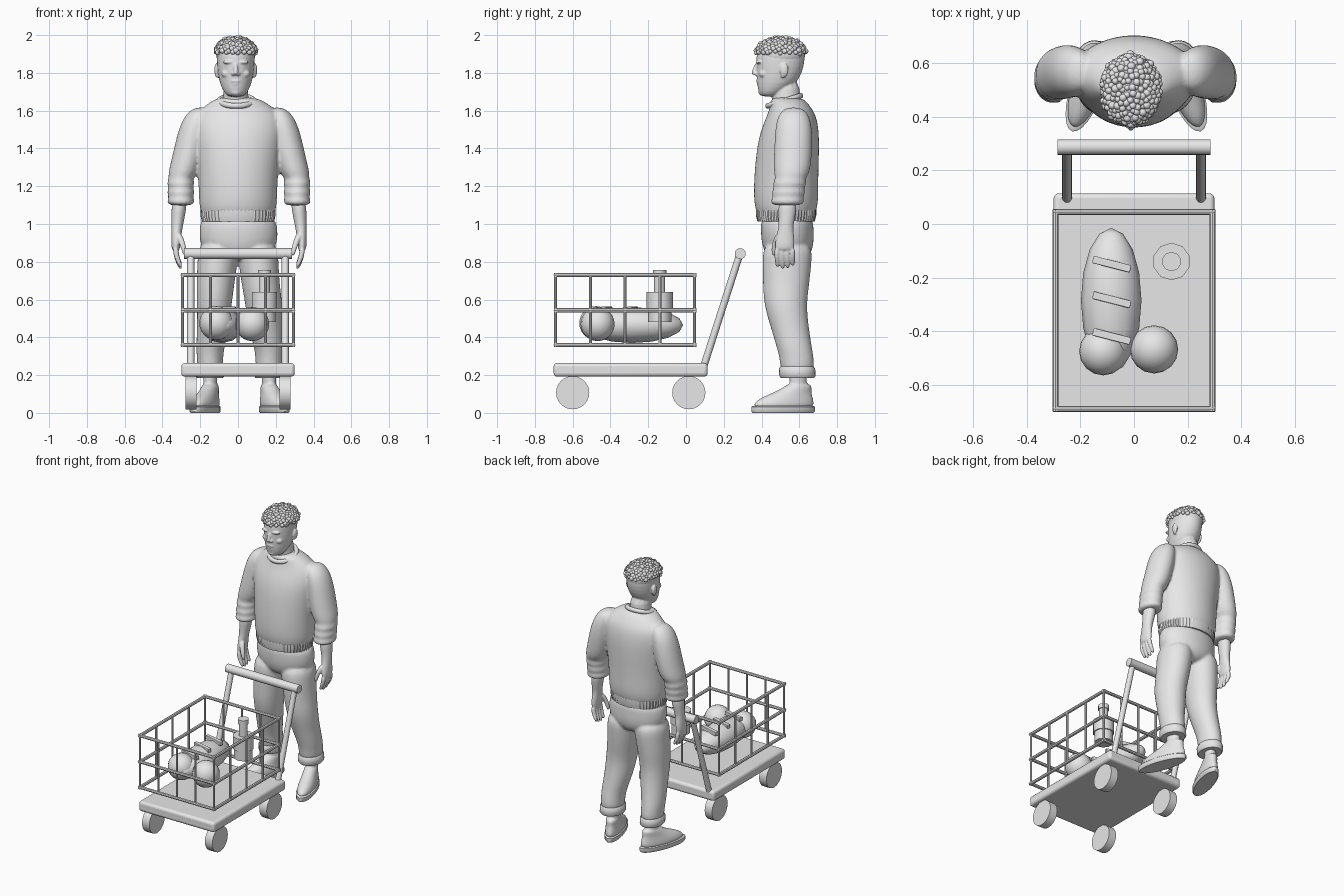
import bpy, bmesh, math, random
from mathutils import Vector, Matrix

random.seed(4)
cube = bpy.data.objects.get("Cube")
if cube:
    bpy.data.objects.remove(cube, do_unlink=True)

grey = bpy.data.materials.new("matte_grey")
grey.use_nodes = True
grey.diffuse_color = (0.8, 0.8, 0.8, 1)
grey.node_tree.nodes["Principled BSDF"].inputs["Base Color"].default_value = (0.8, 0.8, 0.8, 1)


def loft(bm, rings, seg=12, ridge=0.0, grow=1.045):
    """Closed stack of horizontal ellipses, each (x, y, z, rx, ry)."""
    loops = []
    for x, y, z, rx, ry in rings:
        loop = []
        for i in range(seg):
            a = math.tau * i / seg
            k = grow * (1 + ridge * (i % 2))
            loop.append(bm.verts.new((x + rx * k * math.cos(a), y + ry * k * math.sin(a), z)))
        loops.append(loop)
    for low, high in zip(loops, loops[1:]):
        for i in range(seg):
            j = (i + 1) % seg
            bm.faces.new((low[i], low[j], high[j], high[i]))
    bm.faces.new(loops[0][::-1])
    bm.faces.new(loops[-1])


def ball(bm, at, size, seg=16, rings=10, axis=None):
    turn = Matrix.Rotation(math.pi / 2, 4, axis) if axis else Matrix()
    m = Matrix.Translation(at) @ Matrix.Diagonal((*size, 1)) @ turn
    bmesh.ops.create_uvsphere(bm, u_segments=seg, v_segments=rings, radius=1, matrix=m)


def rod(bm, a, b, r, seg=12):
    a, b = Vector(a), Vector(b)
    m = Matrix.Translation((a + b) / 2) @ (b - a).to_track_quat('Z', 'Y').to_matrix().to_4x4()
    bmesh.ops.create_cone(bm, cap_ends=True, segments=seg, radius1=r, radius2=r,
                          depth=(b - a).length, matrix=m)


def box(bm, at, size, spin=0):
    m = Matrix.Translation(at) @ Matrix.Rotation(spin, 4, 'Z') @ Matrix.Diagonal((*size, 1))
    bmesh.ops.create_cube(bm, size=1, matrix=m)


def finish(name, bm, sub=0, voxel=0, bevel=0, angle=0.75):
    bmesh.ops.recalc_face_normals(bm, faces=bm.faces)
    me = bpy.data.meshes.new(name)
    bm.to_mesh(me)
    bm.free()
    me.materials.append(grey)
    me.shade_smooth()
    if not sub:
        me.set_sharp_from_angle(angle=angle)
    ob = bpy.data.objects.new(name, me)
    bpy.context.collection.objects.link(ob)
    if bevel:
        mod = ob.modifiers.new("rounded", 'BEVEL')
        mod.width, mod.segments = bevel, 3
    if sub:
        ob.modifiers.new("soft", 'SUBSURF').levels = sub
        ob.modifiers["soft"].render_levels = sub
    if voxel:
        mod = ob.modifiers.new("blend", 'REMESH')
        mod.mode, mod.voxel_size, mod.use_smooth_shade = 'VOXEL', voxel, True
        mod = ob.modifiers.new("relax", 'SMOOTH')
        mod.factor, mod.iterations = 0.5, 3
    return ob


# Cart deck
bm = bmesh.new()
box(bm, (0, -0.293, 0.228), (0.6, 0.815, 0.072))
finish("cart_deck", bm, bevel=0.018)

# Wheels
bm = bmesh.new()
for s in (-1, 1):
    for y in (-0.6, 0.015):
        rod(bm, (s * 0.22, y, 0.107), (s * 0.278, y, 0.107), 0.088, 24)
finish("cart_wheels", bm)

# Push handle
bm = bmesh.new()
for s in (-1, 1):
    rod(bm, (s * 0.25, 0.095, 0.25), (s * 0.25, 0.285, 0.84), 0.019)
rod(bm, (-0.285, 0.287, 0.843), (0.285, 0.287, 0.843), 0.029, 16)
finish("cart_handle", bm)

# Wire basket
bm = bmesh.new()
X, Y0, Y1 = 0.293, -0.69, 0.045
for z in (0.36, 0.543, 0.73):
    for s in (-1, 1):
        rod(bm, (s * X, Y0 - 0.01, z), (s * X, Y1 + 0.01, z), 0.011, 8)
    for y in (Y0, Y1):
        rod(bm, (-X - 0.01, y, z), (X + 0.01, y, z), 0.011, 8)
for i in range(5):
    t = i / 4
    x, y = -X + 2 * X * t, Y0 + (Y1 - Y0) * t
    for s in (-1, 1):
        rod(bm, (s * X, y, 0.355), (s * X, y, 0.735), 0.008, 8)
    for yy in (Y0, Y1):
        rod(bm, (x, yy, 0.355), (x, yy, 0.735), 0.008, 8)
finish("wire_basket", bm)

# Groceries
bm = bmesh.new()
ball(bm, (-0.085, -0.285, 0.465), (0.113, 0.27, 0.095), 12, 8, 'X')
finish("bread_loaf", bm, angle=1.2)
bm = bmesh.new()
for y in (-0.15, -0.283, -0.42):
    box(bm, (-0.083, y, 0.548), (0.145, 0.028, 0.028), -0.25)
finish("bread_scores", bm, bevel=0.004)
for name, at in (("right_fruit", (-0.115, -0.475, 0.475)), ("left_fruit", (0.075, -0.468, 0.47))):
    bm = bmesh.new()
    ball(bm, at, (0.09,) * 3, 16, 12)
    finish(name, bm, angle=1.2)
bm = bmesh.new()
for z0, z1, r in ((0.48, 0.56, 0.062), (0.55, 0.64, 0.07), (0.63, 0.74, 0.03), (0.725, 0.757, 0.036)):
    rod(bm, (0.14, -0.14, z0), (0.14, -0.14, z1), r, 10)
finish("bottle", bm)

# Sweater: body and pushed-up sleeves blended together
bm = bmesh.new()
loft(bm, [(0, .53, 1.03, .18, .14), (0, .53, 1.07, .196, .157), (0, .53, 1.13, .203, .168),
          (0, .53, 1.25, .205, .166), (0, .54, 1.4, .222, .162), (0, .55, 1.5, .235, .15),
          (0, .56, 1.58, .225, .125), (0, .55, 1.63, .165, .1), (-.005, .53, 1.675, .1, .085)], 16)
for s in (-1, 1):
    rings = [(.2, .57, 1.62, .04, .05), (.225, .57, 1.56, .075, .092), (.25, .57, 1.45, .083, .1),
             (.272, .565, 1.35, .082, .1), (.295, .56, 1.27, .08, .095)]
    for i in range(7):
        bulge = 0.009 if i % 2 else -0.004
        rings.append((.308, .552 - .003 * i, 1.24 - .024 * i, .066 + bulge, .082 + bulge))
    loft(bm, [(s * x + .005, y, z, rx, ry) for x, y, z, rx, ry in rings])
finish("sweater", bm, sub=2, voxel=0.009)

bm = bmesh.new()
loft(bm, [(0, .53, 1.012, .187, .148), (0, .53, 1.045, .194, .156), (0, .53, 1.08, .193, .156)],
     110, 0.025, 1)
finish("sweater_hem", bm)
bpy.ops.mesh.primitive_torus_add(location=(-.008, .52, 1.652), rotation=(.3, 0, 0),
                                 major_radius=.09, minor_radius=.015,
                                 major_segments=40, minor_segments=10)
collar = bpy.context.object
collar.name = "sweater_collar"
collar.data.materials.append(grey)
collar.data.shade_smooth()

# Trousers, with turned-up cuffs
legs = ((-1, -.148, -.133, .068, .083), (1, .166, .146, .072, .09))
bm = bmesh.new()
loft(bm, [(.003, .54, .8, .11, .09), (.003, .54, .87, .2, .135), (.003, .535, .97, .205, .137),
          (0, .535, 1.06, .19, .135)], 16)
for s, ankle, shin, r0, r1 in legs:
    loft(bm, [(ankle, .59, .2, r0, .088), (ankle, .588, .28, r0, .09), (ankle, .575, .34, r0 + .006, .092),
              (shin, .55, .45, r1, .1), (shin - s * .008, .525, .57, r1 + .008, .112),
              (s * .12, .53, .68, .1, .122), (s * .108, .535, .8, .106, .13),
              (s * .1, .54, .92, .108, .13)])
finish("trousers", bm, sub=2, voxel=0.009)
bm = bmesh.new()
for s, ankle, shin, r0, r1 in legs:
    loft(bm, [(ankle, .59, .185, r0, .088), (ankle, .59, .195, r0 + .008, .096),
              (ankle, .588, .232, r0 + .008, .096), (ankle, .588, .245, r0, .088)], 24, 0, 1)
finish("trouser_cuffs", bm)

# Shoes and ankles
for s, side in ((-1, "right"), (1, "left")):
    ankle = legs[0][1] if s < 0 else legs[1][1]
    place = Matrix.Translation((ankle, .59, 0)) @ Matrix.Rotation(s * .33, 4, 'Z')
    bm = bmesh.new()
    loft(bm, [(0, -.08, 0, .055, .17), (0, -.08, .008, .061, .178), (0, -.08, .032, .061, .178),
              (0, -.08, .037, .055, .17)], 24, 0, 1)
    bm.transform(place)
    finish(side + "_sole", bm)
    bm = bmesh.new()
    loft(bm, [(0, -.08, .02, .055, .165), (0, -.076, .05, .058, .168), (0, -.06, .08, .052, .145),
              (0, -.025, .11, .045, .1), (0, .005, .14, .042, .075), (0, .01, .155, .036, .06)])
    loft(bm, [(0, .005, .1, .035, .045), (0, .005, .16, .035, .045), (0, 0, .24, .04, .05)])
    for i in range(4):
        y, z = -.1 + .026 * i, .103 + .014 * i
        rod(bm, (-.03, y, z - .008), (.03, y, z - .008), .009, 8)
    bm.transform(place)
    finish(side + "_shoe", bm, sub=2, voxel=0.007)

# Forearms and hands
for s, side in ((-1, "right"), (1, "left")):
    def limb(rings):
        loft(bm, [(s * x + .005, y, z, rx, ry) for x, y, z, rx, ry in rings], 10)
    bm = bmesh.new()
    limb([(.312, .54, 1.14, .045, .055), (.322, .535, 1.04, .036, .045), (.328, .528, .98, .03, .038),
          (.332, .525, .93, .026, .05), (.335, .522, .88, .024, .052), (.333, .522, .855, .018, .046)])
    for i in range(4):
        y = .482 + .027 * i
        tip = .79 - .022 * math.sin(math.pi * (i + .7) / 4)
        limb([(.335, y, .88, .015, .015), (.332, y, .83, .015, .014),
              (.318, y + .002, tip + .02, .013, .013), (.308, y + .003, tip - .008, .009, .009)])
    limb([(.322, .5, .955, .018, .02), (.305, .475, .91, .017, .017), (.29, .465, .865, .014, .014),
          (.285, .465, .83, .009, .01)])
    finish(side + "_hand", bm, sub=2, voxel=0.005)

# Head, neck and face
C = -.012
bm = bmesh.new()
loft(bm, [(C, .535, 1.58, .08, .08), (C, .53, 1.66, .066, .075), (C, .525, 1.78, .064, .075)])
loft(bm, [(C, .438, 1.672, .04, .04), (C, .455, 1.7, .063, .07), (C, .48, 1.745, .083, .102),
          (C, .493, 1.8, .093, .118), (C, .5, 1.86, .098, .126), (C, .502, 1.91, .098, .125),
          (C, .505, 1.955, .085, .108), (C, .505, 1.98, .05, .07)], 16)
for s in (-1, 1):
    ball(bm, (C + s * .036, .388, 1.857), (.034, .018, .01))       # brow
    ball(bm, (C + s * .037, .396, 1.836), (.018, .012, .009))      # eye
    ball(bm, (C + s * .047, .41, 1.795), (.03, .025, .022))        # cheek
    ball(bm, (C + s * .013, .372, 1.795), (.012, .015, .01))       # nostril
    ball(bm, (C + s * .102, .52, 1.815), (.012, .024, .036))       # ear
    ball(bm, (C + s * .098, .515, 1.787), (.01, .014, .014))
loft(bm, [(C, .368, 1.788, .011, .016), (C, .363, 1.8, .015, .02), (C, .373, 1.825, .011, .018),
          (C, .383, 1.86, .01, .014)], 10)
ball(bm, (C, .386, 1.757), (.03, .016, .008))
ball(bm, (C, .39, 1.742), (.026, .016, .009))
ball(bm, (C, .405, 1.698), (.03, .022, .02))
finish("head", bm, sub=1, voxel=0.005)

# Cropped curly hair: a cap covered in small curls
bm = bmesh.new()
ball(bm, (C, .505, 1.9), (.104, .126, .086), 24, 16)
for i in range(190):
    h = (i + .5) / 190
    a = i * 2.39996
    r = math.sqrt(1 - h * h)
    at = Vector((C + .106 * r * math.cos(a), .502 + .128 * r * math.sin(a), 1.905 + .08 * h))
    at += Vector([random.uniform(-.004, .004) for _ in range(3)])
    bmesh.ops.create_icosphere(bm, subdivisions=2, radius=random.uniform(.011, .016),
                               matrix=Matrix.Translation(at))
hair = finish("curly_hair", bm, angle=3)
